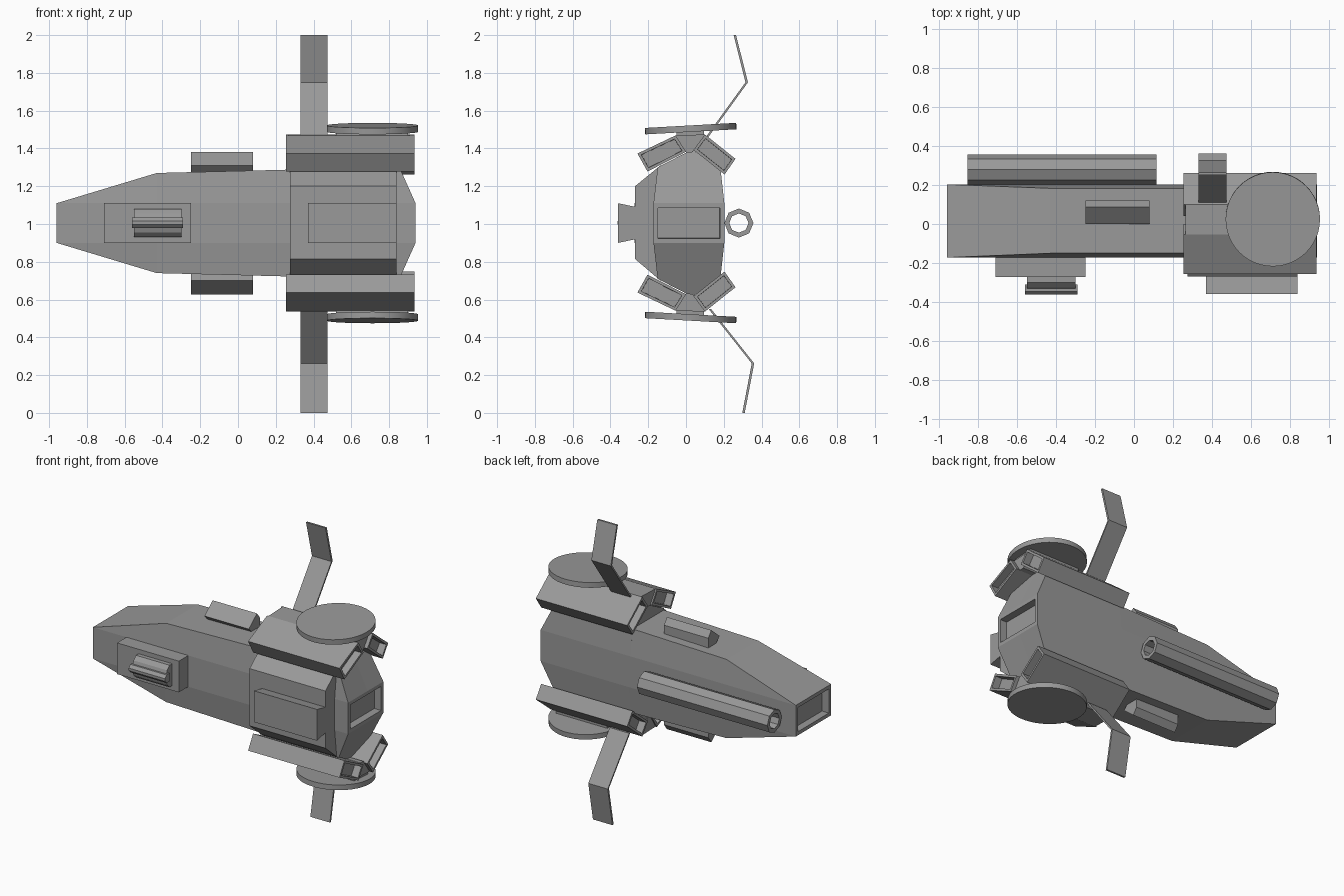
import bpy, bmesh, math
from mathutils import Matrix

if "Cube" in bpy.data.objects:
    bpy.data.objects.remove(bpy.data.objects["Cube"])

ZC = 1.005  # height of the horizontal mirror plane

# Dark grey paint used on every part
paint = bpy.data.materials.new("dark_grey")
paint.diffuse_color = (0.32, 0.32, 0.32, 1)
paint.use_nodes = True
paint.node_tree.nodes["Principled BSDF"].inputs["Base Color"].default_value = paint.diffuse_color


def finish(bm, name):
    bmesh.ops.recalc_face_normals(bm, faces=bm.faces)
    me = bpy.data.meshes.new(name)
    bm.to_mesh(me)
    bm.free()
    me.materials.append(paint)
    ob = bpy.data.objects.new(name, me)
    bpy.context.collection.objects.link(ob)
    return ob


def loft(name, stations, recess_ends=(), inset=0.015, depth=0.05):
    """Skin (x, [(y, z), ...]) sections; recess the end caps whose x is listed."""
    bm = bmesh.new()
    rings = [[bm.verts.new((x, y, z)) for y, z in sec] for x, sec in stations]
    n = len(rings[0])
    for a, b in zip(rings, rings[1:]):
        for i in range(n):
            j = (i + 1) % n
            bm.faces.new((a[i], a[j], b[j], b[i]))
    bm.faces.new(rings[0])
    bm.faces.new(rings[-1])
    bmesh.ops.remove_doubles(bm, verts=bm.verts, dist=0.0005)
    bmesh.ops.recalc_face_normals(bm, faces=bm.faces)
    for x in recess_ends:
        cap = [f for f in bm.faces if all(abs(v.co.x - x) < 1e-4 for v in f.verts)]
        bmesh.ops.inset_region(bm, faces=cap, thickness=inset, use_even_offset=True)
        bmesh.ops.inset_region(bm, faces=cap, thickness=0.001, depth=-depth)
    return finish(bm, name)


def prism(name, pts, x0, x1, **kw):
    return loft(name, [(x0, pts), (x1, pts)], **kw)


def box(y0, y1, z0, z1):
    return [(y0, z0), (y1, z0), (y1, z1), (y0, z1)]


def flip(pts, on):
    return [(y, 2 * ZC - z) for y, z in pts] if on else pts


def hull_section(half, ridge=None):
    """Half height at the shoulders, with an optional roof ridge."""
    y0, y1 = (-0.15, 0.183) if half > 0.11 else (-0.172, 0.203)
    h0 = half + (0.012 if ridge else 0)
    up = [(-0.172, 0.105), (y0, h0 if half > 0.11 else 0.105), (0.034, ridge or half),
          (y1, half), (0.203, 0.105)]
    return [(y, ZC + h) for y, h in up] + [(y, ZC - h) for y, h in reversed(up)]


# Main hull: tapered nose and raised-ridge rear
loft("front_hull", [(-0.96, hull_section(0.105)), (-0.43, hull_section(0.265)),
                    (0.28, hull_section(0.283))], recess_ends=(-0.96,), inset=0.024)
rear = loft("rear_hull", [(0.27, hull_section(0.283, 0.39)), (0.855, hull_section(0.283, 0.39)),
                          (0.94, hull_section(0.105))], recess_ends=(0.94,), inset=0.024)
for v in rear.data.vertices:  # lean the ridge ends so the rear slopes stay flat
    if abs(v.co.z - ZC) > 0.35 and v.co.x > 0.5:
        v.co.x = 0.805

# Chamfered front block with flared panel
prism("front_block", [(-0.135, 1.31), (-0.27, 1.2), (-0.27, 0.815), (-0.135, 0.7)], 0.275, 0.84)
prism("front_panel", [(-0.265, 1.09), (-0.36, 1.11), (-0.36, 0.9), (-0.265, 0.92)], 0.37, 0.84)

# Nose turret: base, drum and hexagonal bar
prism("turret_base", box(-0.272, -0.16, 0.9, 1.11), -0.71, -0.25)
prism("turret_drum", [(-0.265, 0.932), (-0.3, 0.932), (-0.325, 0.955), (-0.335, 0.985),
                      (-0.335, 1.025), (-0.325, 1.055), (-0.3, 1.08), (-0.265, 1.08)], -0.55, -0.30)
prism("turret_bar", [(-0.31, 1.034), (-0.345, 1.034), (-0.362, 1.015), (-0.362, 0.998),
                     (-0.345, 0.98), (-0.31, 0.98)], -0.56, -0.29)

# Parts repeated above and below the hull
for side, low in (("upper", False), ("lower", True)):
    prism(side + "_front_pod", flip([(-0.257, 1.373), (-0.204, 1.278), (0.0, 1.382),
                                     (-0.055, 1.469)], low), 0.255, 0.935,
          recess_ends=(0.255, 0.935))
    prism(side + "_back_pod", flip([(0.204, 1.262), (0.262, 1.345), (0.1, 1.474),
                                    (0.04, 1.392)], low), 0.255, 0.935,
          recess_ends=(0.255, 0.935))
    prism(side + "_pod_bridge", flip([(-0.055, 1.469), (0.0, 1.378), (0.034, 1.38), (0.04, 1.388),
                                      (0.1, 1.474)], low), 0.265, 0.91)
    prism(side + "_disc_mount", flip(box(-0.05, 0.095, 1.45, 1.495), low), 0.52, 0.9)
    prism(side + "_blister", flip([(0.05, 1.26), (0.0, 1.31), (0.088, 1.382),
                                   (0.12, 1.34), (0.12, 1.26)], low), -0.25, 0.08)
    # tilted round plate
    s = -1 if low else 1
    bm = bmesh.new()
    bmesh.ops.create_cone(bm, cap_ends=True, segments=48, radius1=0.242, radius2=0.242, depth=0.034,
                          matrix=Matrix.Translation((0.712, 0.025, ZC + s * 0.5))
                          @ Matrix.Rotation(s * math.radians(3.2), 4, 'X'))
    disc = finish(bm, side + "_disc")
    bpy.ops.object.select_all(action='DESELECT')
    disc.select_set(True)
    bpy.context.view_layer.objects.active = disc
    bpy.ops.object.shade_smooth_by_angle(angle=math.radians(30))

# Bent blade fins
t = 0.013
for name, path in (("upper_fin", [(0.105, 1.46), (0.315, 1.75), (0.252, 2.0)]),
                   ("lower_fin", [(0.12, 0.55), (0.348, 0.262), (0.298, 0.0)])):
    prism(name, path + [(y + t, z) for y, z in reversed(path)], 0.33, 0.475)

# Hollow octagonal barrel along the back
bm = bmesh.new()
rings = [[bm.verts.new((x, 0.28 + r * math.cos(k * math.pi / 4), ZC + r * math.sin(k * math.pi / 4)))
          for k in range(8)]
         for x, r in ((-0.855, 0.077), (0.115, 0.077), (0.115, 0.051), (-0.855, 0.051))]
for i in range(4):
    a, b = rings[i], rings[(i + 1) % 4]
    for k in range(8):
        bm.faces.new((a[k], a[(k + 1) % 8], b[(k + 1) % 8], b[k]))
finish(bm, "back_barrel")
